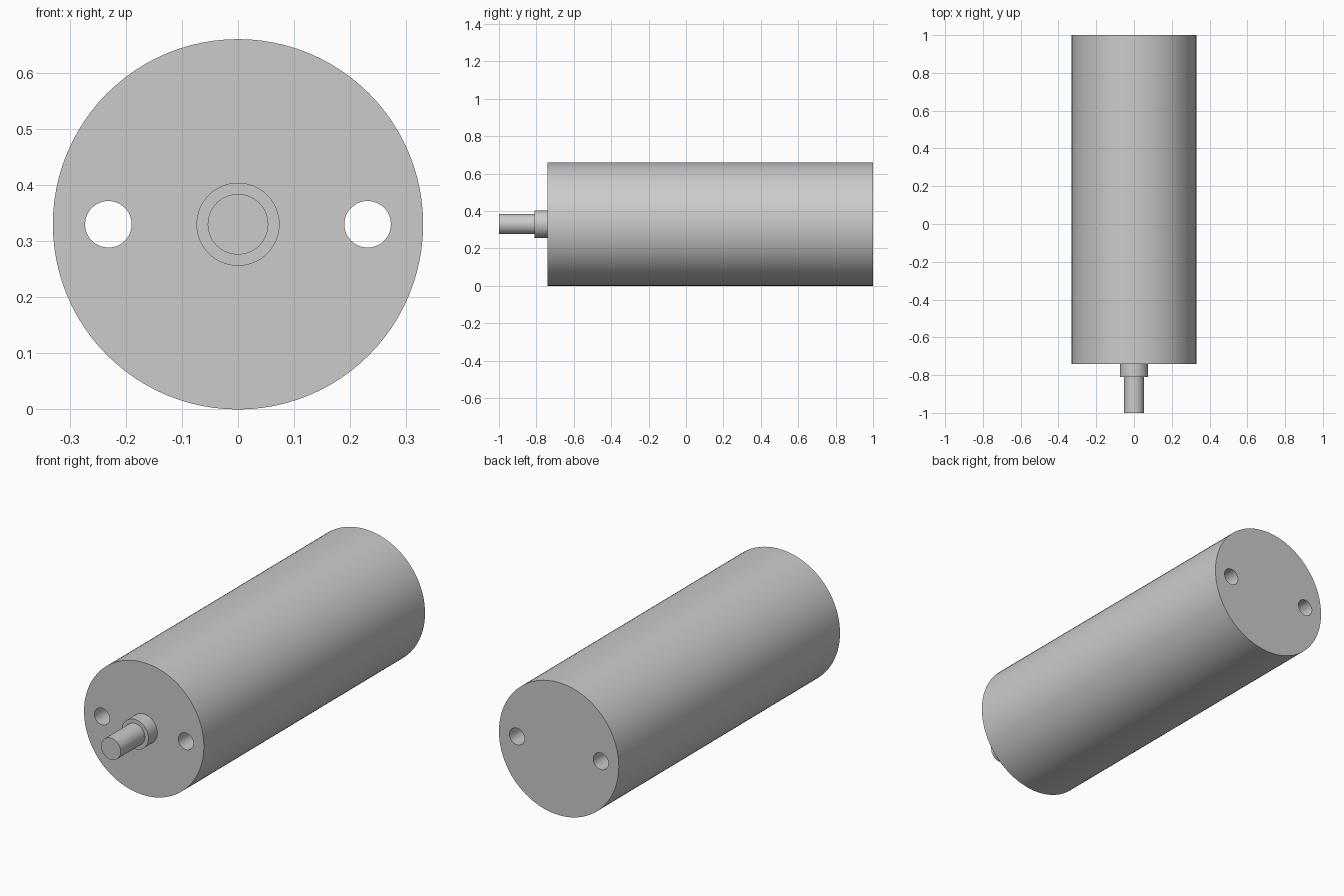
import bpy
import math

if "Cube" in bpy.data.objects:
    bpy.data.objects.remove(bpy.data.objects["Cube"], do_unlink=True)

AXIS_Z = 0.33

metal = bpy.data.materials.new("light_grey_metal")
metal.use_nodes = True
grey = (0.6, 0.6, 0.6, 1.0)
metal.diffuse_color = grey
metal.node_tree.nodes["Principled BSDF"].inputs["Base Color"].default_value = grey


def rod(name, radius, y_front, y_back, x=0.0, sides=64):
    """Cylinder lying along y between two y positions."""
    bpy.ops.mesh.primitive_cylinder_add(
        vertices=sides, radius=radius, depth=y_back - y_front,
        location=(x, (y_front + y_back) / 2, AXIS_Z),
        rotation=(math.pi / 2, 0, 0))
    obj = bpy.context.object
    obj.name = name
    obj.data.materials.append(metal)
    return obj


def activate(obj):
    bpy.ops.object.select_all(action='DESELECT')
    obj.select_set(True)
    bpy.context.view_layer.objects.active = obj


# Main cylinder
body = rod("body", 0.33, -0.74, 1.0, sides=96)

# Two mounting holes running the full length
for side in (-1, 1):
    cutter = rod("hole_cutter", 0.0415, -0.9, 1.1, x=side * 0.231, sides=48)
    cutter.hide_render = True
    activate(body)
    cut = body.modifiers.new("hole", 'BOOLEAN')
    cut.operation = 'DIFFERENCE'
    cut.solver = 'EXACT'
    cut.object = cutter
    bpy.ops.object.modifier_apply(modifier=cut.name)
    bpy.data.objects.remove(cutter, do_unlink=True)

# Stepped output shaft
collar = rod("shaft_collar", 0.074, -0.81, -0.74)
shaft = rod("shaft", 0.054, -1.0, -0.81)

for part in (body, collar, shaft):
    activate(part)
    bpy.ops.object.shade_smooth_by_angle(angle=math.radians(30))
